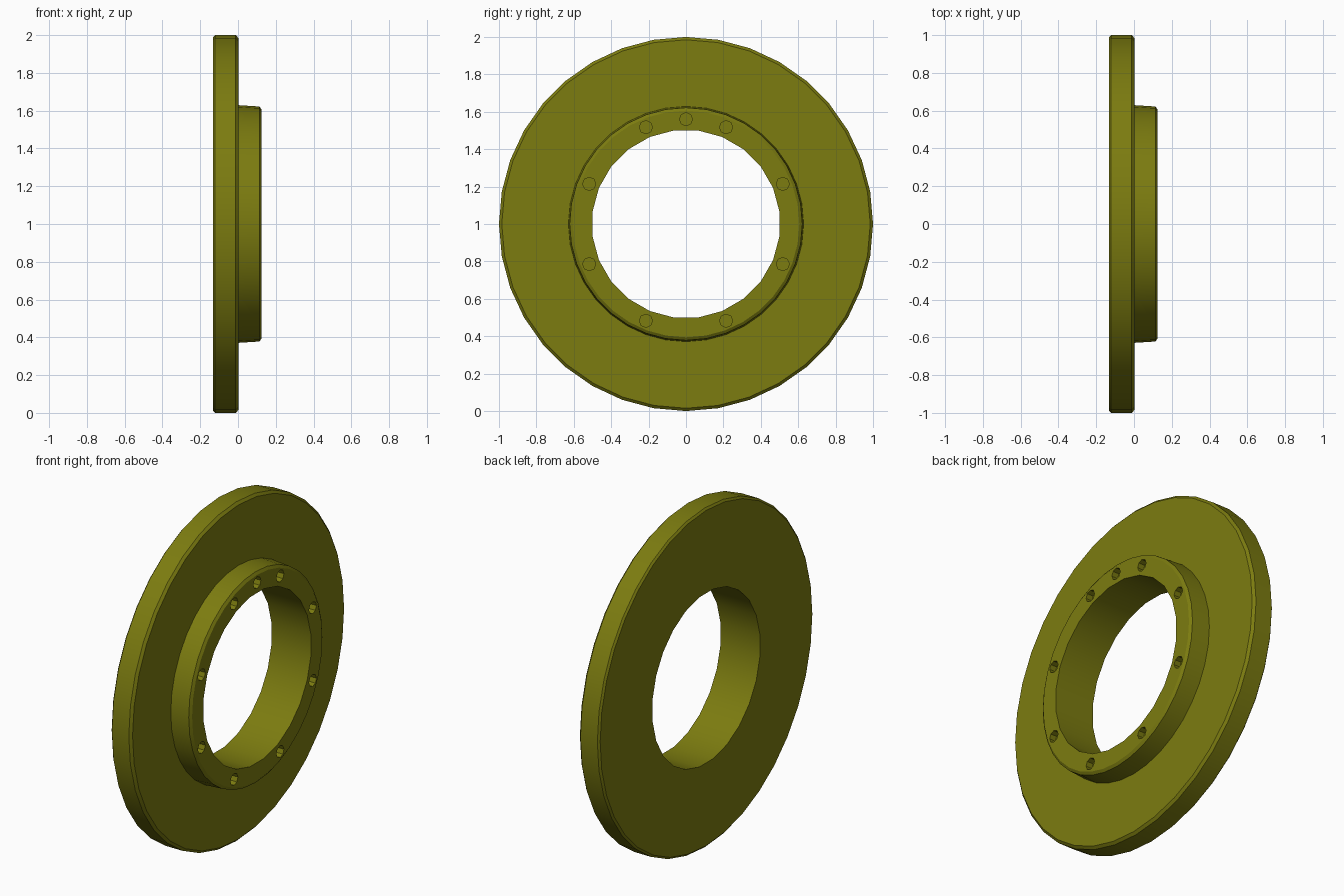
import bpy, bmesh, math

if "Cube" in bpy.data.objects:
    bpy.data.objects.remove(bpy.data.objects["Cube"])

CENTRE_Z = 1.0

olive = bpy.data.materials.new("olive_paint")
olive.diffuse_color = (0.2, 0.2, 0.005, 1)
olive.use_nodes = True
olive.node_tree.nodes["Principled BSDF"].inputs["Base Color"].default_value = olive.diffuse_color


def lathe(name, profile, sides, offset=0.0, y=0.0, z=CENTRE_Z):
    """Closed solid turned about an x-axis from (x, radius) pairs."""
    bm = bmesh.new()
    rings = []
    for x, r in profile:
        ring = []
        for i in range(sides):
            a = 2 * math.pi * (i + offset) / sides
            ring.append(bm.verts.new((x, y + r * math.cos(a), z + r * math.sin(a))))
        rings.append(ring)
    for lo, hi in zip(rings, rings[1:]):
        for i in range(sides):
            j = (i + 1) % sides
            bm.faces.new((lo[i], lo[j], hi[j], hi[i]))
    bm.faces.new(rings[0])
    bm.faces.new(rings[-1])
    bmesh.ops.recalc_face_normals(bm, faces=bm.faces)
    mesh = bpy.data.meshes.new(name)
    bm.to_mesh(mesh)
    bm.free()
    obj = bpy.data.objects.new(name, mesh)
    bpy.context.collection.objects.link(obj)
    return obj


def cut(target, cutter):
    """Subtract the cutter, apply the result and remove the cutter."""
    cutter.hide_render = True
    mod = target.modifiers.new("cut", "BOOLEAN")
    mod.operation = "DIFFERENCE"
    mod.solver = "EXACT"
    mod.object = cutter
    bpy.context.view_layer.objects.active = target
    bpy.ops.object.modifier_apply(modifier=mod.name)
    bpy.data.objects.remove(cutter)


# Wide flange with a raised hub on its +x side
flange = lathe("flange_with_hub", [
    (-0.132, 0.988), (-0.122, 1.0), (-0.012, 1.0), (0.002, 0.985),
    (0.002, 0.629), (0.114, 0.622), (0.125, 0.606)], 36)

# Central bore
cut(flange, lathe("bore_cutter", [(-0.3, 0.504), (0.3, 0.504)], 24, 0.5))

# Bolt holes in the hub face: eight evenly spaced and one at the top
for deg in [22.5 + 45 * k for k in range(8)] + [90]:
    a = math.radians(deg)
    cut(flange, lathe("bolt_hole_cutter", [(0.085, 0.035), (0.2, 0.035)], 8, 0.0,
                      0.56 * math.cos(a), CENTRE_Z + 0.56 * math.sin(a)))

# Finish
flange.data.materials.clear()
flange.data.materials.append(olive)
bpy.ops.object.select_all(action="DESELECT")
flange.select_set(True)
bpy.context.view_layer.objects.active = flange
bpy.ops.object.shade_smooth_by_angle(angle=math.radians(30))
